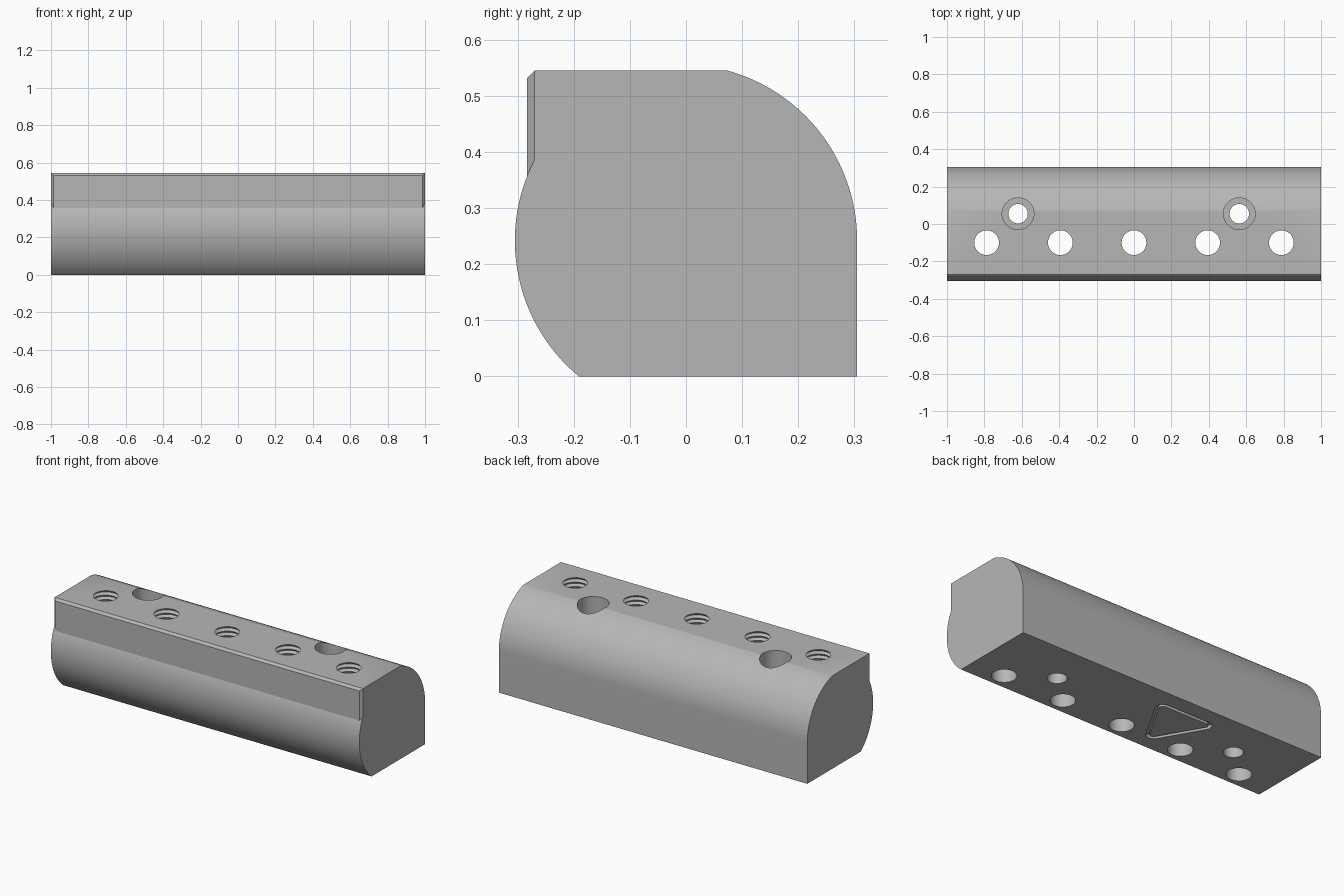
import bpy, bmesh, math
from math import cos, sin, pi, radians

if "Cube" in bpy.data.objects:
    bpy.data.objects.remove(bpy.data.objects["Cube"], do_unlink=True)

steel = bpy.data.materials.new("plain grey steel")
steel.use_nodes = True
grey = (0.47, 0.47, 0.47, 1)
steel.diffuse_color = grey
steel.node_tree.nodes["Principled BSDF"].inputs["Base Color"].default_value = grey

HALF, TOP, BACK, LEDGE = 1.0, 0.545, 0.305, -0.27
BEVEL = 0.013


def to_object(bm, name):
    bmesh.ops.recalc_face_normals(bm, faces=bm.faces)
    mesh = bpy.data.meshes.new(name)
    bm.to_mesh(mesh)
    bm.free()
    mesh.materials.append(steel)
    ob = bpy.data.objects.new(name, mesh)
    bpy.context.collection.objects.link(ob)
    return ob


def bridge(bm, a, b):
    """Join two closed rings with quads."""
    n = len(a)
    for i in range(n):
        j = (i + 1) % n
        bm.faces.new((a[i], a[j], b[j], b[i]))


def ring(bm, points):
    return [bm.verts.new(p) for p in points]


def arc(cy, cz, r, start, end, n):
    steps = [radians(start + (end - start) * i / n) for i in range(n + 1)]
    return [(cy + r * cos(t), cz + r * sin(t)) for t in steps]


# Body: extruded side profile with a round back shoulder and a round front belly
R, CZ, OFF = 0.314, 0.242, 0.009
shoulder_end = math.degrees(math.asin((TOP - CZ) / R))
belly_start = 180 - math.degrees(math.acos((OFF - LEDGE) / R))
belly_end = 180 + math.degrees(math.asin(CZ / R))
profile = [(BACK, 0)]
profile += arc(-OFF, CZ, R, 0, shoulder_end, 32)
profile += [(LEDGE, TOP)]
profile += arc(OFF, CZ, R, belly_start, belly_end, 36)
bm = bmesh.new()
ends = [ring(bm, [(x, y, z) for y, z in profile]) for x in (-HALF, HALF)]
bridge(bm, *ends)
for end in ends:
    bm.faces.new(end)
body = to_object(bm, "clamp_bar")

# Cutters: turned holes and the triangular groove
cut = bmesh.new()


def turned_hole(x, y, section, sides=48):
    rings = [ring(cut, [(x + r * cos(2 * pi * i / sides),
                         y + r * sin(2 * pi * i / sides), z) for i in range(sides)])
             for r, z in section]
    for a, b in zip(rings, rings[1:]):
        bridge(cut, a, b)
    cut.faces.new(rings[0])
    cut.faces.new(rings[-1])


# Threaded section: smooth bore below, ridged walls above
BORE, CREST, PITCH = 0.066, 0.078, 0.026
thread = [(BORE, -0.05)]
z = TOP - 16 * PITCH
for turn in range(17):
    thread += [(BORE, z), (CREST, z + PITCH / 2)]
    z += PITCH
for i in range(-2, 3):
    turned_hole(i * 0.394, -0.1, thread)

# Counterbored screw holes
for x in (-0.62, 0.563):
    turned_hole(x, 0.055, [(0.052, -0.05), (0.052, 0.35), (0.085, 0.35), (0.085, 0.6)])


# Rounded triangular groove on the underside
def rounded_triangle(radius, z):
    points = []
    for corner in (-90, 30, 150):
        a = radians(corner)
        cx, cy = -0.19 + 0.16 * cos(a), 0.09 + 0.16 * sin(a)
        points += [(cx + px, cy + py, z)
                   for px, py in arc(0, 0, radius, corner - 60, corner + 60, 8)]
    return points


loops = [ring(cut, rounded_triangle(r, z))
         for r, z in ((0.04, -0.02), (0.04, 0.02), (0.02, 0.02), (0.02, -0.02))]
for i in range(4):
    bridge(cut, loops[i], loops[(i + 1) % 4])

cutter = to_object(cut, "hole_cutter")
cutter.hide_render = True
mod = body.modifiers.new("holes", 'BOOLEAN')
mod.operation = 'DIFFERENCE'
mod.solver = 'EXACT'
mod.object = cutter
bpy.ops.object.select_all(action='DESELECT')
bpy.context.view_layer.objects.active = body
body.select_set(True)
bpy.ops.object.modifier_apply(modifier=mod.name)
bpy.data.objects.remove(cutter, do_unlink=True)
bpy.ops.object.shade_smooth_by_angle(angle=radians(25))

# Front jaw pad: thin plate with chamfered top and ends, its foot sunk in the belly
bm = bmesh.new()
inner, outer = [
    ring(bm, [(-w, y, 0.34), (w, y, 0.34), (w, y, top), (-w, y, top)])
    for w, y, top in ((HALF, LEDGE, TOP), (HALF - BEVEL, LEDGE - BEVEL, TOP - BEVEL))]
bridge(bm, inner, outer)
bm.faces.new(outer)
bm.faces.new(inner)
to_object(bm, "jaw_pad")
